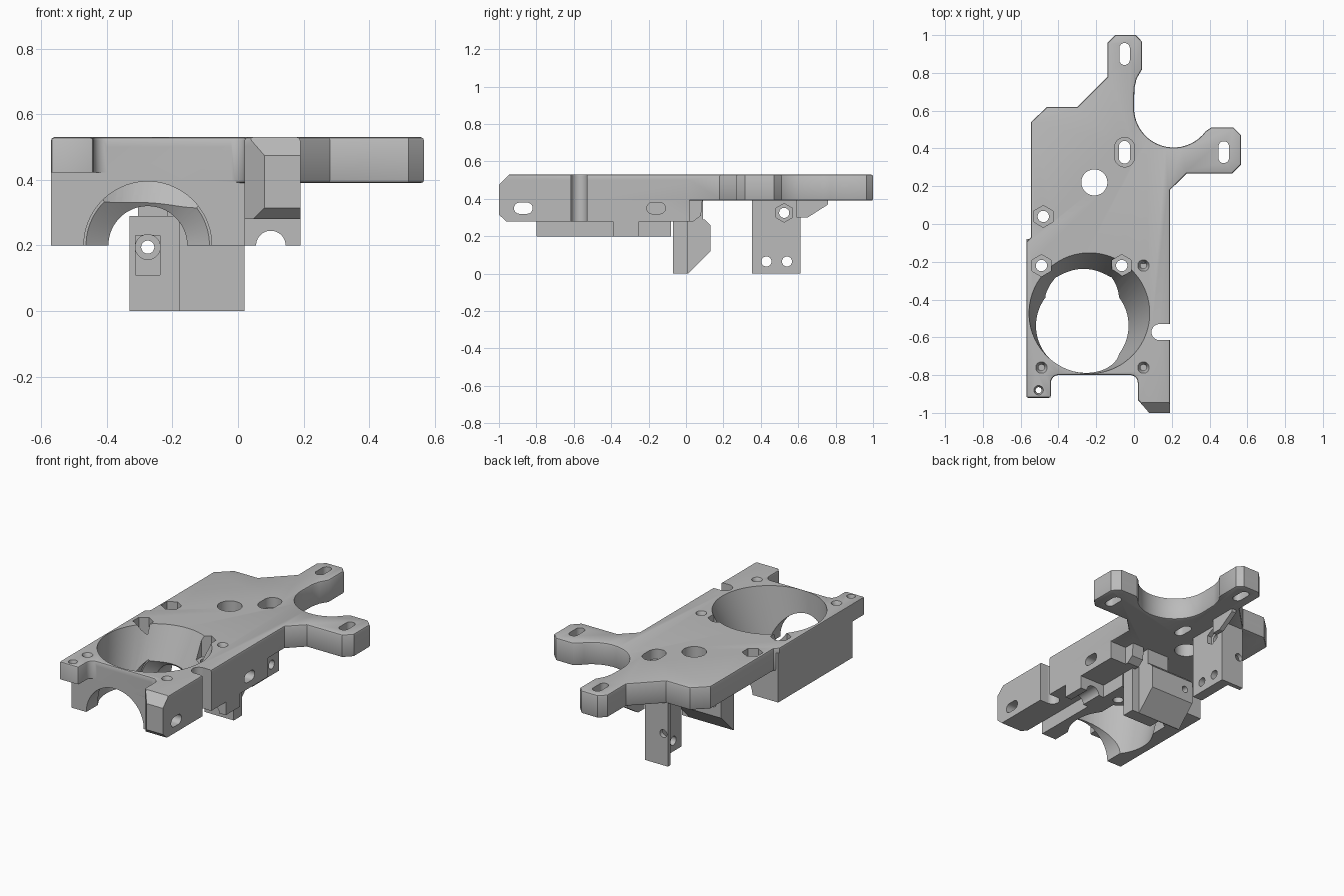
import bpy, bmesh, math
from mathutils import Vector

if "Cube" in bpy.data.objects:
    bpy.data.objects.remove(bpy.data.objects["Cube"], do_unlink=True)

grey = bpy.data.materials.new("plain grey")
grey.use_nodes = True
grey.diffuse_color = (0.5, 0.5, 0.5, 1)
grey.node_tree.nodes["Principled BSDF"].inputs["Base Color"].default_value = (0.5, 0.5, 0.5, 1)


def make(name, bm):
    bmesh.ops.recalc_face_normals(bm, faces=bm.faces)
    mesh = bpy.data.meshes.new(name)
    bm.to_mesh(mesh)
    bm.free()
    mesh.materials.append(grey)
    ob = bpy.data.objects.new(name, mesh)
    bpy.context.collection.objects.link(ob)
    return ob


def loft(name, ring_a, ring_b):
    bm = bmesh.new()
    a = [bm.verts.new(p) for p in ring_a]
    b = [bm.verts.new(p) for p in ring_b]
    bm.faces.new(a)
    bm.faces.new(b)
    n = len(a)
    for i in range(n):
        j = (i + 1) % n
        bm.faces.new((a[i], a[j], b[j], b[i]))
    return make(name, bm)


def slab(name, pts, z0, z1):
    return loft(name, [(x, y, z0) for x, y in pts], [(x, y, z1) for x, y in pts])


def side_profile(name, pts, x0, x1):
    return loft(name, [(x0, y, z) for y, z in pts], [(x1, y, z) for y, z in pts])


def box(name, x0, x1, y0, y1, z0, z1):
    return slab(name, [(x0, y0), (x1, y0), (x1, y1), (x0, y1)], z0, z1)


def arc(cx, cy, r, start, end, n):
    angles = [math.radians(start + (end - start) * i / n) for i in range(n + 1)]
    return [(cx + r * math.cos(t), cy + r * math.sin(t)) for t in angles]


def circle(c, r, axis="z", n=48, stretch=0):
    # stretch pulls the ring into a slot along y
    pts = []
    for i in range(n):
        t = 2 * math.pi * (i + 0.5) / n
        u, v = r * math.cos(t), r * math.sin(t)
        if axis == "z":
            p = (u, v + math.copysign(stretch, v), 0)
        elif axis == "x":
            p = (0, u + math.copysign(stretch, u), v)
        else:
            p = (u, 0, v)
        pts.append(Vector(c) + Vector(p))
    return pts


def rod(c0, c1, r, axis="z", n=32, stretch=0, r2=None):
    return loft("cutter", circle(c0, r, axis, n, stretch),
                circle(c1, r if r2 is None else r2, axis, n, stretch))


def apply(ob, kind, **settings):
    mod = ob.modifiers.new("step", kind)
    for key, value in settings.items():
        setattr(mod, key, value)
    bpy.context.view_layer.objects.active = ob
    bpy.ops.object.modifier_apply(modifier=mod.name)


def combine(ob, part, op="DIFFERENCE"):
    apply(ob, "BOOLEAN", object=part, operation=op, solver="EXACT")
    bpy.data.objects.remove(part, do_unlink=True)


# Top plate with front ears and two arms around a round bite
outline = ([(-.57, -.92), (-.44, -.92)] + arc(-.4, -.84, .04, 180, 90, 6)
           + arc(-.02, -.84, .04, 90, 0, 6)
           + [(.02, -.93), (.08, -1), (.19, -1), (.19, .18), (.28, .268), (.52, .268),
              (.567, .315), (.567, .47), (.525, .512), (.41, .512)]
           + arc(.21, .615, .21, -36, -180, 20)
           + [(.002, .72), (.014, .77), (.043, .82), (.043, .965), (.01, 1), (-.1, 1),
              (-.14, .96), (-.14, .78), (-.3, .62), (-.46, .62), (-.545, .54),
              (-.545, -.07), (-.57, -.095)])
mount = slab("mount_body", outline, .39, .53)
apply(mount, "BEVEL", width=.01, segments=2, limit_method="ANGLE", angle_limit=math.radians(60))
combine(mount, box("cutter", -.7, -.4, -1.1, -.8, .3, .422))

# Front block, side rail, large ear and cable tab
combine(mount, box("front_block", -.57, .02, -.8, -.08, .2, .5), "UNION")
combine(mount, box("side_rail", 0, .19, -.8, .02, .28, .5), "UNION")
rear = [(-.1, .28), (.04, .28), (.08, .31), (.09, .42), (-.1, .42)]
combine(mount, side_profile("rail_end", rear, 0, .08), "UNION")
ear = box("large_ear", .02, .19, -1, -.78, .28, .5)
combine(ear, slab("cutter", [(0, -.907), (0, -1.1), (.2, -1.1), (.2, -1), (.08, -1)], .1, .7))
combine(mount, ear, "UNION")
for corner in ([(-1.1, .54), (-.934, .54), (-1, .475), (-1.1, .475)],
               [(-1.1, .2), (-.95, .2), (-.95, .27), (-1, .315), (-1.1, .315)]):
    combine(mount, side_profile("cutter", corner, -.1, .3))
combine(mount, box("cable_tab", 0, .19, -.39, -.25, .2, .3), "UNION")
combine(mount, rod((.1, -.5, .2), (.1, -.2, .2), .045, "y"))

# Round air opening narrowing downwards into a lengthwise channel
combine(mount, loft("cutter", circle((-.235, -.47, .54), .322, n=64),
                    circle((-.275, -.54, .19), .243, n=64)))
combine(mount, rod((-.275, -.9, .2), (-.275, -.28, .2), .195, "y", 64))
combine(mount, rod((-.275, -.285, .2), (-.275, -.23, .2), .195, "y", 64, r2=.12))
combine(mount, rod((-.275, -.3, .2), (-.275, .2, .2), .12, "y", 64))

# Rear leg: a front wall and a sloped block behind it carrying the nut trap
combine(mount, box("leg_wall", -.18, .02, -.07, .01, 0, .42), "UNION")
block = [(.005, 0), (.01, 0), (.13, .12), (.13, .26), (.1, .29), (.005, .29)]
leg = side_profile("leg_block", block, -.33, -.03)
combine(leg, box("cutter", -.313, -.237, -.1, .05, .11, .23))
combine(leg, rod((-.275, -.1, .195), (-.275, .3, .195), .02, "y"))
combine(leg, rod((-.275, -.1, .195), (-.275, .09, .195), .038, "y"))
combine(mount, leg, "UNION")
combine(mount, box("leg_root", -.18, -.03, -.02, .09, .27, .42), "UNION")

# Hanging corner bracket and the wedge under the arm
combine(mount, box("bracket_side", -.215, -.15, .352, .612, 0, .42), "UNION")
combine(mount, box("bracket_back", -.305, -.17, .585, .612, 0, .42), "UNION")
wedge = [(.59, .3), (.65, .3), (.76, .37), (.76, .41), (.59, .41)]
combine(mount, side_profile("arm_wedge", wedge, -.13, -.1), "UNION")
for y, z in [(.43, .065), (.54, .065), (.525, .325)]:
    combine(mount, rod((-.3, y, z), (-.12, y, z), .027, "x"))
combine(mount, rod((-.18, .525, .325), (-.12, .525, .325), .05, "x", 6))
combine(mount, rod((-.275, .5, .195), (-.275, .7, .195), .024, "y"))

# Slots in the arms and plate, and the large round hole
for x, y, r in [(-.05, .9, .028), (.475, .38, .028), (-.05, .38, .03)]:
    combine(mount, rod((x, y, .3), (x, y, .6), r, stretch=.03))
combine(mount, rod((-.05, .38, .47), (-.05, .38, .6), .053, stretch=.025))
combine(mount, rod((-.21, .22, .3), (-.21, .22, .6), .069))

# Hexagonal nut pockets with through holes
for x, y in [(-.48, .04), (-.49, -.22), (-.065, -.22)]:
    combine(mount, rod((x, y, .1), (x, y, .6), .03))
    combine(mount, rod((x, y, .4), (x, y, .6), .058, n=6))

# Countersunk screw holes
for x, y, r in [(.05, -.22, .035), (.05, -.76, .035), (-.49, -.76, .035), (-.505, -.88, .028)]:
    combine(mount, rod((x, y, .36), (x, y, .6), .016))
    combine(mount, rod((x, y, .5), (x, y, .54), .016, r2=r))

# Side groove and side slots
combine(mount, box("cutter", .135, .3, -.615, -.53, .1, .7))
combine(mount, rod((.135, -.5725, .1), (.135, -.5725, .7), .0425))
for y in (-.87, -.16):
    combine(mount, rod((-.02, y, .35), (.3, y, .35), .03, "x", stretch=.02))

bpy.ops.object.select_all(action="DESELECT")
mount.select_set(True)
bpy.context.view_layer.objects.active = mount
bpy.ops.object.shade_smooth_by_angle(angle=math.radians(30))
